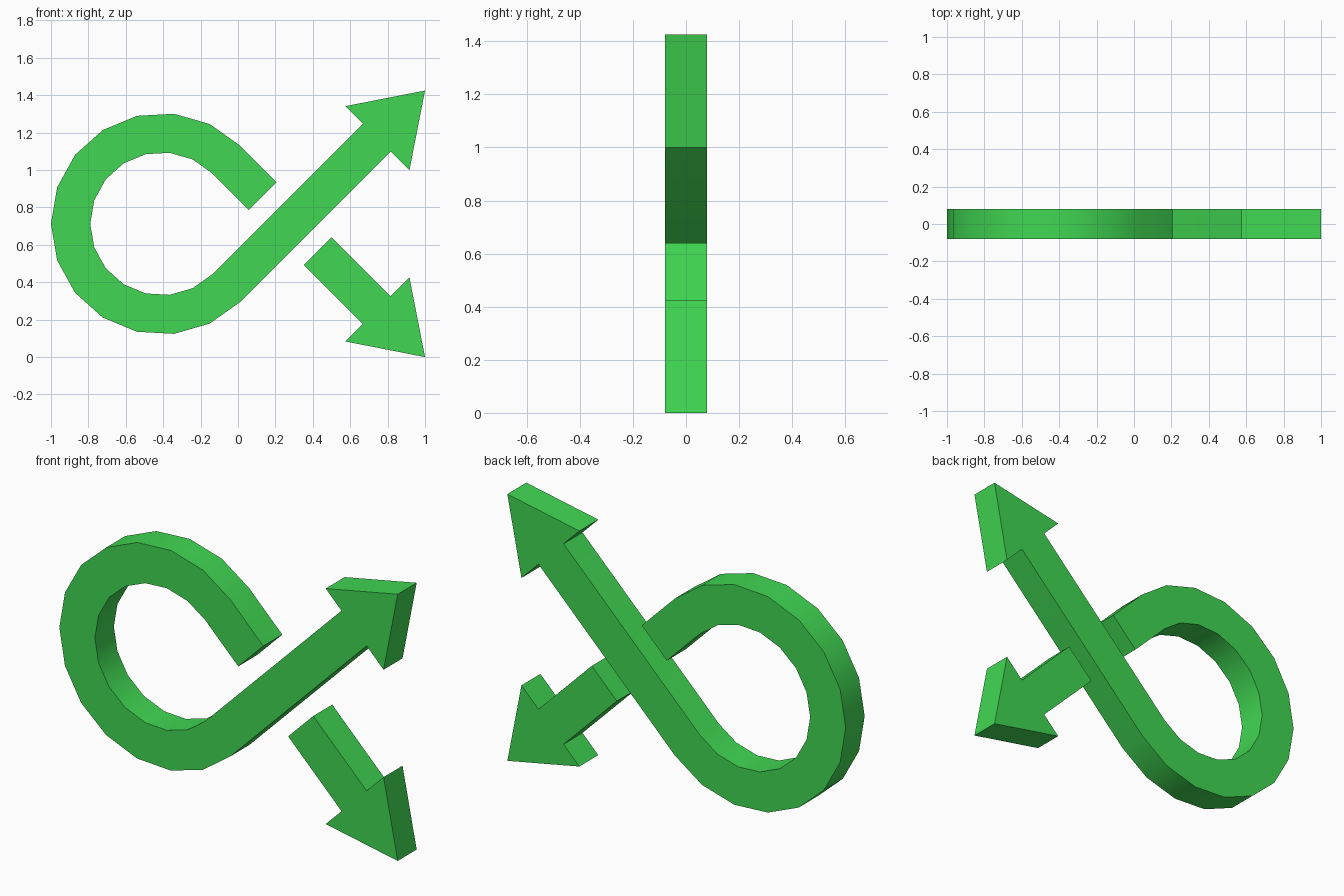
import bpy, bmesh
from math import cos, sin, radians
from mathutils import Vector

cube = bpy.data.objects.get("Cube")
if cube:
    bpy.data.objects.remove(cube, do_unlink=True)

# Material
green = bpy.data.materials.new("bright green")
green.use_nodes = True
colour = (0.052, 0.68, 0.085, 1)
green.diffuse_color = colour
green.node_tree.nodes["Principled BSDF"].inputs["Base Color"].default_value = colour

HALF_DEPTH = 0.08
MID_Z = 0.7125
CENTRE = Vector((-0.408, MID_Z))
OUTER, INNER = 0.592, 0.382
SEGMENTS = 14
DIAG = Vector((1, 1)).normalized()
SIDE = Vector((-1, 1)).normalized()


def flip(points):
    """Mirror an outline top to bottom."""
    return [Vector((p.x, 2 * MID_Z - p.y)) for p in points]


def plate(name, outline):
    """Extrude a flat outline through the depth."""
    bm = bmesh.new()
    face = bm.faces.new([bm.verts.new((p.x, -HALF_DEPTH, p.y)) for p in outline])
    ext = bmesh.ops.extrude_face_region(bm, geom=[face], use_keep_orig=True)
    moved = [v for v in ext["geom"] if isinstance(v, bmesh.types.BMVert)]
    bmesh.ops.translate(bm, verts=moved, vec=(0, 2 * HALF_DEPTH, 0))
    bmesh.ops.recalc_face_normals(bm, faces=bm.faces)
    mesh = bpy.data.meshes.new(name)
    bm.to_mesh(mesh)
    bm.free()
    mesh.materials.append(green)
    obj = bpy.data.objects.new(name, mesh)
    bpy.context.collection.objects.link(obj)
    bpy.ops.object.select_all(action="DESELECT")
    obj.select_set(True)
    bpy.context.view_layer.objects.active = obj
    bpy.ops.object.shade_smooth_by_angle(angle=radians(35))
    return obj


def arc(radius):
    """Three quarters of a circle, from lower right round the left to upper right."""
    angles = [radians(315 - 270 * i / SEGMENTS) for i in range(SEGMENTS + 1)]
    return [CENTRE + radius * Vector((cos(a), sin(a))) for a in angles]


outer, inner = arc(OUTER), arc(INNER)


def along(start, distance_sum):
    """Point on the rising diagonal through start where x + z is the given sum."""
    return start + DIAG * ((distance_sum * DIAG.x) - start.dot(DIAG))


# Arrow head pointing up and right, listed from the lower notch to the upper one
tip = Vector((1, 2 * MID_Z))
base = tip - DIAG * 0.36
notch_sum = base.x + base.y
head = [along(outer[0], notch_sum), base - SIDE * 0.242, tip,
        base + SIDE * 0.242, along(inner[0], notch_sum)]

# Loop whose lower end runs into the rising arrow; its upper end stops short
cut_sum = 2 * MID_Z - 0.73
loop_end = flip([along(outer[0], cut_sum), along(inner[0], cut_sum)])
plate("loop_arrow", head + inner + loop_end[::-1] + outer[::-1])

# Short arrow on the far side of the crossing, pointing down and right
start_sum = 2 * MID_Z - 0.14
tail = [along(inner[0], start_sum), along(outer[0], start_sum)]
plate("short_arrow", flip(head + tail))
